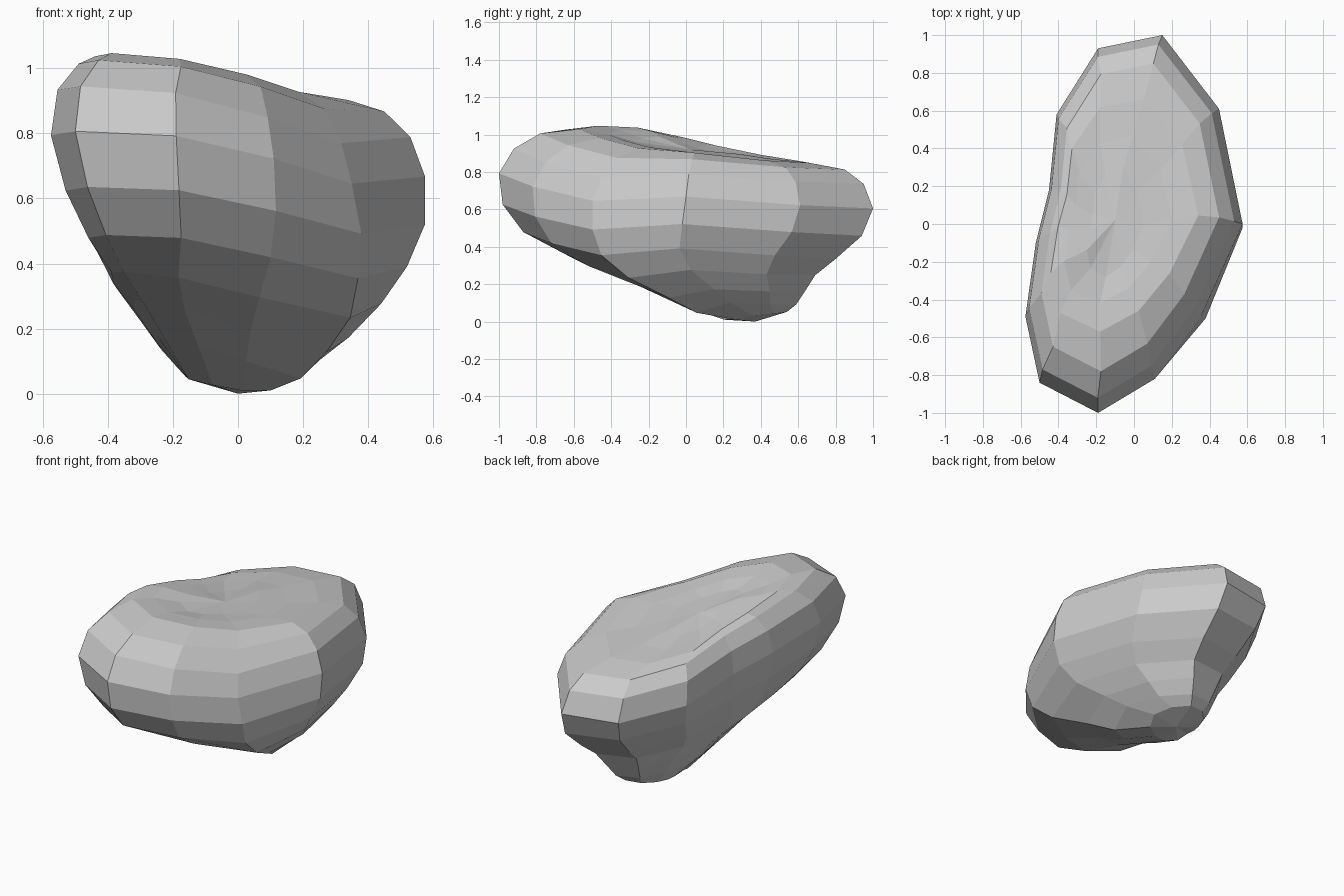
import bpy, bmesh

# Plan outline of the widest ring, 12 corners
OUTLINE = [(-0.19, -1.0), (0.11, -0.82), (0.35, -0.50), (0.575, 0.0),
           (0.45, 0.61), (0.15, 1.0), (-0.19, 0.93), (-0.41, 0.58),
           (-0.45, 0.18), (-0.52, -0.10), (-0.575, -0.49), (-0.50, -0.84)]

# Rings from top to bottom: left x, right x, front y, back y,
# then z at left, right, front, back, and the amount of lower-side shift
RINGS = [
    (-0.25, 0.05, -0.28, 0.28, 0.95, 0.91, 0.955, 0.90, 0),
    (-0.37, 0.20, -0.42, 0.46, 0.97, 0.905, 0.99, 0.875, 0),
    (-0.44, 0.34, -0.57, 0.66, 0.98, 0.91, 1.01, 0.85, 0),
    (-0.49, 0.45, -0.78, 0.85, 0.96, 0.88, 0.98, 0.81, 0),
    (-0.555, 0.53, -0.92, 0.95, 0.87, 0.79, 0.91, 0.745, 0),
    (-0.575, 0.575, -1.0, 1.0, 0.73, 0.67, 0.78, 0.61, 0),
    (-0.53, 0.575, -0.98, 0.94, 0.56, 0.52, 0.62, 0.465, 0.3),
    (-0.46, 0.52, -0.87, 0.80, 0.42, 0.39, 0.475, 0.34, 0.6),
    (-0.39, 0.44, -0.64, 0.69, 0.32, 0.27, 0.355, 0.26, 1),
    (-0.32, 0.34, -0.34, 0.64, 0.24, 0.165, 0.25, 0.185, 0.9),
    (-0.25, 0.25, -0.12, 0.59, 0.13, 0.09, 0.16, 0.11, 0.6),
    (-0.17, 0.15, 0.17, 0.54, 0.04, 0.025, 0.03, 0.06, 0.2),
]
TOP, BOTTOM = (-0.10, 0.02, 0.92), (0.0, 0.37, 0.0)


def add_ring(bm, ring):
    """Fit the outline to the ring's extents, tilt it, sink and bulge its corners."""
    xl, xr, yf, yb, zl, zr, zf, zb, t = ring
    width = min(1, (xr - xl) / 1.08)
    verts = []
    for ox, oy in OUTLINE:
        nx, ny = ox / 0.575, oy
        right, left, front, back = max(nx, 0), max(-nx, 0), max(-ny, 0), max(ny, 0)
        corner = right * front
        x = (xl + xr) / 2 + (xr - xl) / 2 * nx
        x += t * (corner ** 2 - 0.08 * front * (1 - nx * nx))
        x -= t * 0.09 * left * max(0, 1 - 2.5 * abs(ny - 0.15))
        y = (yf + yb) / 2 + (yb - yf) / 2 * ny
        z = (zl + zr + zf + zb) / 4 + (zr - zl) / 2 * nx + (zb - zf) / 2 * ny
        z -= 0.25 * corner * (1 if t else width ** 3)
        z += 0.1 * left * front * (1 - front)
        if not t:
            z -= 0.06 * left * back
        verts.append(bm.verts.new((x, y, max(z, 0.01))))
    return verts


# Boulder: stacked tilted rings closed by a dented top and a low tip
bm = bmesh.new()
rings = [add_ring(bm, r) for r in RINGS]
top, bottom = bm.verts.new(TOP), bm.verts.new(BOTTOM)
n = len(OUTLINE)
for i in range(n):
    j = (i + 1) % n
    bm.faces.new((top, rings[0][i], rings[0][j]))
    bm.faces.new((bottom, rings[-1][j], rings[-1][i]))
    for a, b in zip(rings, rings[1:]):
        bm.faces.new((a[i], b[i], b[j], a[j]))
bmesh.ops.recalc_face_normals(bm, faces=bm.faces)
mesh = bpy.data.meshes.new("boulder")
bm.to_mesh(mesh)
bm.free()
bpy.context.collection.objects.link(bpy.data.objects.new("boulder", mesh))
